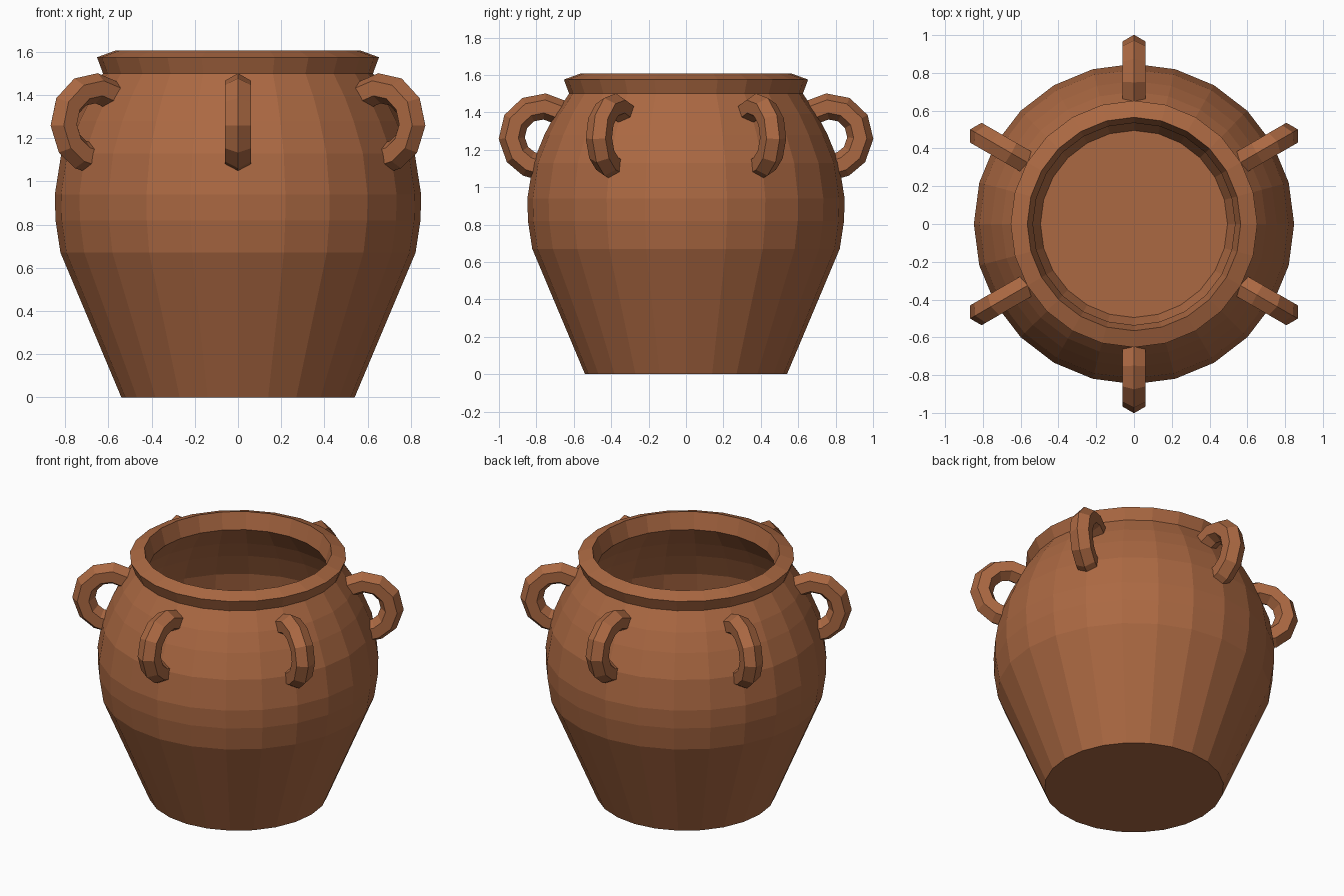
import bpy, bmesh, math
from mathutils import Vector, Matrix

if "Cube" in bpy.data.objects:
    bpy.data.objects.remove(bpy.data.objects["Cube"])

clay = bpy.data.materials.new("terracotta clay")
clay.diffuse_color = (0.41, 0.14, 0.055, 1)
clay.use_nodes = True
clay.node_tree.nodes["Principled BSDF"].inputs["Base Color"].default_value = clay.diffuse_color


def finish(name, bm):
    bmesh.ops.recalc_face_normals(bm, faces=bm.faces)
    mesh = bpy.data.meshes.new(name)
    bm.to_mesh(mesh)
    bm.free()
    mesh.materials.append(clay)
    obj = bpy.data.objects.new(name, mesh)
    bpy.context.collection.objects.link(obj)
    return obj


def lathe(name, profile, sides):
    bm = bmesh.new()
    rings = []
    for r, z in profile:
        rings.append([bm.verts.new((r * math.cos(2 * math.pi * i / sides),
                                    r * math.sin(2 * math.pi * i / sides), z))
                      for i in range(sides)])
    for a, b in zip(rings, rings[1:]):
        for i in range(sides):
            j = (i + 1) % sides
            bm.faces.new((a[i], a[j], b[j], b[i]))
    bm.faces.new(rings[0])
    bm.faces.new(rings[-1])
    return finish(name, bm)


def handle(name, turn):
    # hexagonal tube swept along an arc in the radial plane
    bm = bmesh.new()
    rot = Matrix.Rotation(turn, 3, 'Z')
    rings = []
    for deg in (126, 95, 63, 30, -3, -36, -64, -84):
        a = math.radians(deg)
        out = Vector((math.cos(a), 0, math.sin(a)))
        mid = Vector((0.77, 0, 1.27)) + out * 0.162
        ring = []
        for k in range(6):
            t = k * math.pi / 3
            p = mid + out * 0.07 * math.cos(t) + Vector((0, 0.07 * math.sin(t), 0))
            ring.append(bm.verts.new(rot @ p))
        rings.append(ring)
    for a, b in zip(rings, rings[1:]):
        for i in range(6):
            j = (i + 1) % 6
            bm.faces.new((a[i], a[j], b[j], b[i]))
    bm.faces.new(rings[0])
    bm.faces.new(rings[-1])
    return finish(name, bm)


# Hollow pot: outer wall, flared rim, inner wall, floor
lathe("pot_body", [
    (0.54, 0), (0.822, 0.67), (0.845, 0.82), (0.848, 0.94), (0.818, 1.13),
    (0.757, 1.28), (0.70, 1.39), (0.625, 1.50),
    (0.653, 1.575), (0.565, 1.607),
    (0.535, 1.50), (0.64, 1.36), (0.70, 1.25), (0.765, 1.10), (0.79, 0.93),
    (0.785, 0.82), (0.765, 0.68), (0.495, 0.05)], 24)

# Six loop handles around the shoulder
for n in range(6):
    handle(f"handle_{n + 1}", math.radians(30 + 60 * n))
